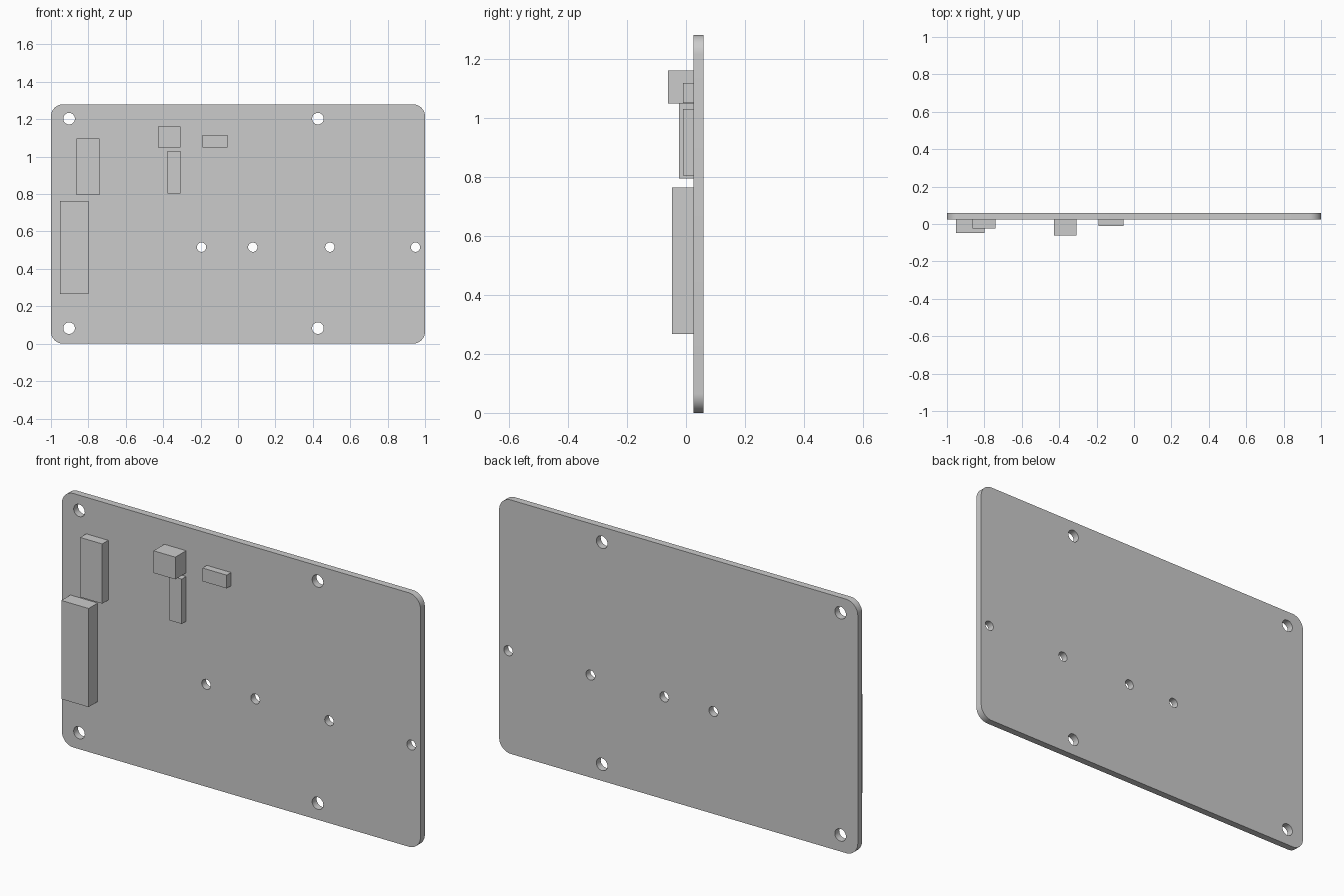
import bpy, bmesh
from math import cos, sin, pi, radians

if "Cube" in bpy.data.objects:
    bpy.data.objects.remove(bpy.data.objects["Cube"])

FRONT, BACK = 0.025, 0.060      # board faces in y
HEIGHT, CORNER = 1.28, 0.065


def arc(cx, cz, r, start, sweep, n):
    return [(cx + r * cos(start + sweep * i / n), cz + r * sin(start + sweep * i / n))
            for i in range(n + 1)]


def add_object(name, bm):
    bmesh.ops.recalc_face_normals(bm, faces=bm.faces[:])
    mesh = bpy.data.meshes.new(name)
    bm.to_mesh(mesh)
    bm.free()
    obj = bpy.data.objects.new(name, mesh)
    bpy.context.collection.objects.link(obj)
    return obj


def plate(name, loops):
    """Fill an outline with holes in the xz plane and give it thickness."""
    bm = bmesh.new()
    edges = []
    for loop in loops:
        vs = [bm.verts.new((x, FRONT, z)) for x, z in loop]
        edges += [bm.edges.new((vs[i - 1], vs[i])) for i in range(len(vs))]
    bmesh.ops.triangle_fill(bm, use_beauty=True, use_dissolve=False,
                            edges=edges, normal=(0, -1, 0))
    out = bmesh.ops.extrude_face_region(bm, geom=bm.faces[:], use_keep_orig=True)
    moved = [g for g in out["geom"] if isinstance(g, bmesh.types.BMVert)]
    bmesh.ops.translate(bm, verts=moved, vec=(0, BACK - FRONT, 0))
    return add_object(name, bm)


def block(name, x0, x1, z0, z1, y0):
    """Box standing out from the board's front face."""
    bm = bmesh.new()
    bmesh.ops.create_cube(bm, size=1)
    bmesh.ops.scale(bm, verts=bm.verts, vec=(x1 - x0, FRONT - y0, z1 - z0))
    obj = add_object(name, bm)
    obj.location = ((x0 + x1) / 2, (y0 + FRONT) / 2, (z0 + z1) / 2)


# board outline with rounded corners
outline = []
corners = [(1, 1), (-1, 1), (-1, -1), (1, -1)]
for i, (sx, sz) in enumerate(corners):
    outline += arc(sx * (1 - CORNER), HEIGHT / 2 + sz * (HEIGHT / 2 - CORNER),
                   CORNER, i * pi / 2, pi / 2, 10)

# large mounting holes at four points, then a row of small ones
holes = [(x, z, 0.031) for x in (-0.903, 0.427) for z in (0.083, 1.203)]
holes += [(x, 0.516, 0.025) for x in (-0.195, 0.079, 0.491, 0.949)]
board = plate("board", [outline] + [arc(x, z, r, 0, 2 * pi, 32)[:-1] for x, z, r in holes])

bpy.context.view_layer.objects.active = board
board.select_set(True)
bpy.ops.object.shade_smooth_by_angle(angle=radians(30))

# components on the front face
block("large_connector", -0.952, -0.800, 0.267, 0.764, -0.047)
block("tall_connector", -0.864, -0.741, 0.795, 1.096, -0.023)
block("deep_socket", -0.428, -0.307, 1.048, 1.160, -0.061)
block("slim_header", -0.378, -0.307, 0.804, 1.030, -0.010)
block("small_header", -0.191, -0.056, 1.050, 1.117, -0.010)
